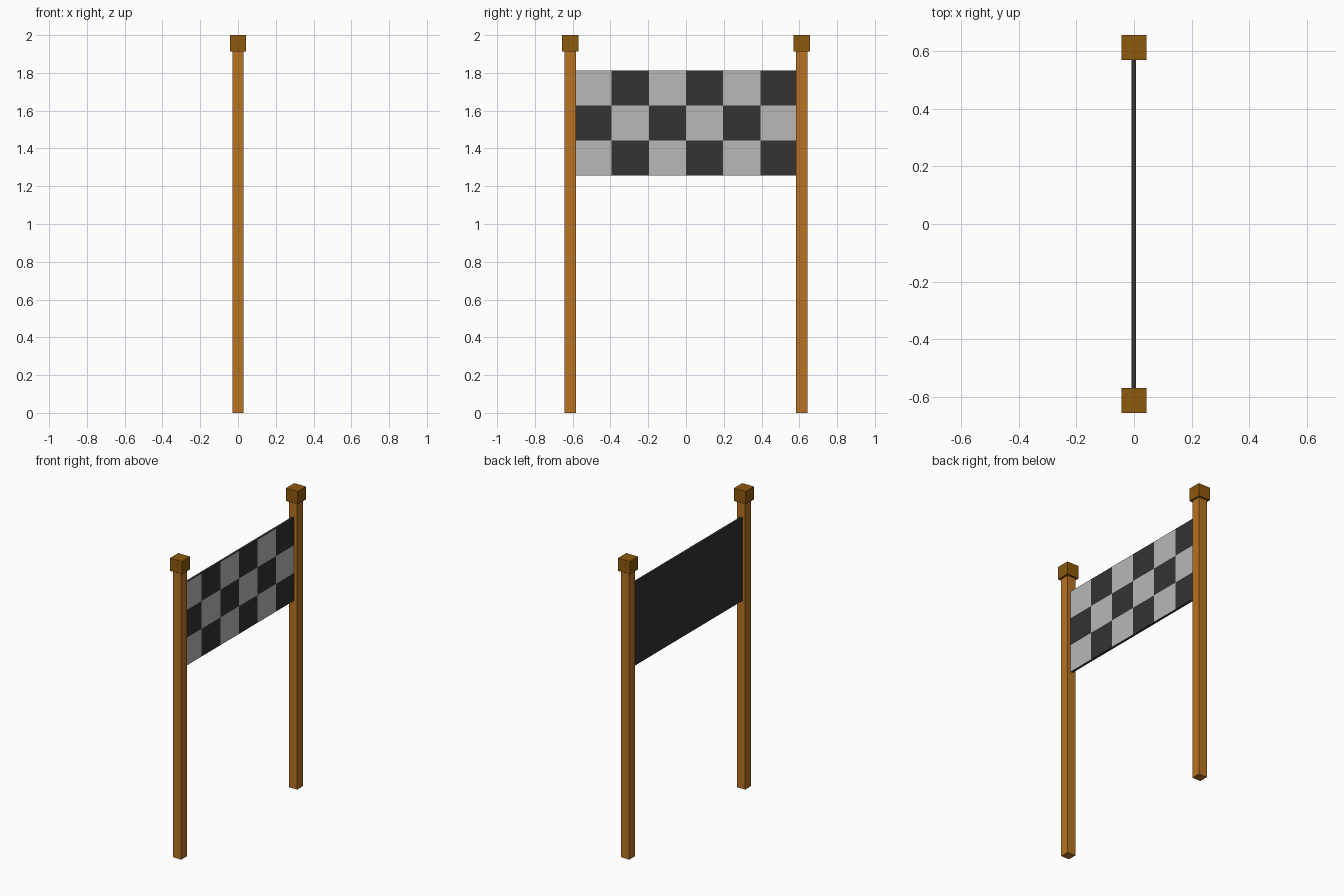
import bpy
import bmesh

cube = bpy.data.objects.get("Cube")
if cube:
    bpy.data.objects.remove(cube, do_unlink=True)


def make_material(name, rgb):
    mat = bpy.data.materials.new(name)
    mat.use_nodes = True
    color = (*rgb, 1.0)
    mat.diffuse_color = color
    mat.node_tree.nodes["Principled BSDF"].inputs["Base Color"].default_value = color
    return mat


wood = make_material("light wood", (0.48, 0.17, 0.017))
dark_wood = make_material("dark wood", (0.27, 0.098, 0.004))
black = make_material("banner black", (0.033, 0.033, 0.033))
white = make_material("banner white", (0.479, 0.479, 0.479))


def add_box(name, center, size, *materials):
    """Box as a real-size mesh, with its materials."""
    bm = bmesh.new()
    bmesh.ops.create_cube(bm, size=1)
    bmesh.ops.scale(bm, vec=size, verts=bm.verts)
    bmesh.ops.translate(bm, vec=center, verts=bm.verts)
    mesh = bpy.data.meshes.new(name)
    bm.to_mesh(mesh)
    bm.free()
    obj = bpy.data.objects.new(name, mesh)
    bpy.context.collection.objects.link(obj)
    for mat in materials:
        mesh.materials.append(mat)
    return obj


# Two square posts with block caps
POST_Y = 0.612
for side, y in (("front", -POST_Y), ("back", POST_Y)):
    add_box(side + "_post", (0, y, 0.96), (0.06, 0.06, 1.92), wood)
    add_box(side + "_post_cap", (0, y, 1.957), (0.087, 0.087, 0.086), dark_wood)

# Banner board stretched between the posts
COLS, ROWS = 6, 3
WIDTH, BOTTOM, TOP, THICK = 1.18, 1.256, 1.812, 0.016
banner = add_box("banner", (-0.001, 0, (BOTTOM + TOP) / 2),
                 (THICK, WIDTH, TOP - BOTTOM), black, white)

# Cut the board into squares and paint alternate ones on the +x face
cell_w, cell_h = WIDTH / COLS, (TOP - BOTTOM) / ROWS
bm = bmesh.new()
bm.from_mesh(banner.data)
cuts = [((0, -WIDTH / 2 + i * cell_w, 0), (0, 1, 0)) for i in range(1, COLS)]
cuts += [((0, 0, BOTTOM + j * cell_h), (0, 0, 1)) for j in range(1, ROWS)]
for point, normal in cuts:
    bmesh.ops.bisect_plane(bm, geom=bm.verts[:] + bm.edges[:] + bm.faces[:],
                           plane_co=point, plane_no=normal)
for face in bm.faces:
    if face.normal.x > 0.5:
        c = face.calc_center_median()
        col = int((c.y + WIDTH / 2) / cell_w)
        row = int((c.z - BOTTOM) / cell_h)
        face.material_index = 1 if (col + row) % 2 == 0 else 0
bm.to_mesh(banner.data)
bm.free()
